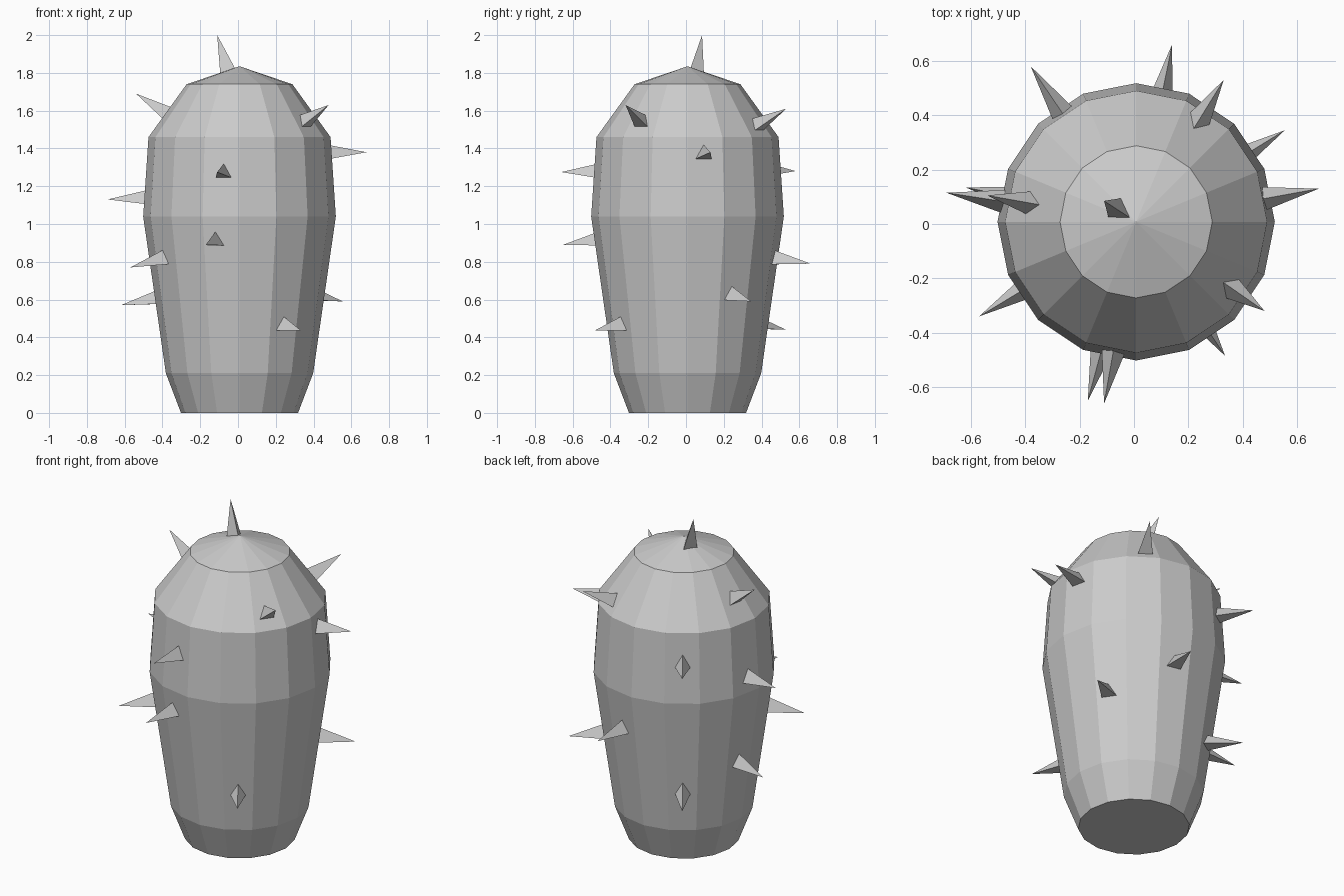
import bpy, bmesh, math
from mathutils import Vector, Matrix

if "Cube" in bpy.data.objects:
    bpy.data.objects.remove(bpy.data.objects["Cube"], do_unlink=True)

grey = bpy.data.materials.new("plain_grey")
grey.use_nodes = True
COLOUR = (0.6, 0.6, 0.6, 1)
grey.diffuse_color = COLOUR
grey.node_tree.nodes["Principled BSDF"].inputs["Base Color"].default_value = COLOUR

CENTRE = Vector((0.008, 0.008, 0))
SIDES = 16
# Body profile from the foot to the crown: radius, height
PROFILE = [(0.31, 0), (0.39, 0.21), (0.51, 1.04), (0.482, 1.46), (0.28, 1.74), (0, 1.835)]


def add_object(name, bm):
    bmesh.ops.recalc_face_normals(bm, faces=bm.faces)
    mesh = bpy.data.meshes.new(name)
    bm.to_mesh(mesh)
    bm.free()
    mesh.materials.append(grey)
    obj = bpy.data.objects.new(name, mesh)
    bpy.context.collection.objects.link(obj)
    return obj


def body_radius(z):
    for (r0, z0), (r1, z1) in zip(PROFILE, PROFILE[1:]):
        if z <= z1:
            return r0 + (r1 - r0) * (z - z0) / (z1 - z0)
    return 0


# Faceted barrel body: spin the profile and close the foot
bm = bmesh.new()
points = [bm.verts.new((r, 0, z)) for r, z in PROFILE]
edges = [bm.edges.new(pair) for pair in zip(points, points[1:])]
bmesh.ops.spin(bm, geom=points + edges, cent=(0, 0, 0), axis=(0, 0, 1),
               angle=math.tau, steps=SIDES)
bmesh.ops.remove_doubles(bm, verts=bm.verts, dist=0.001)
bmesh.ops.holes_fill(bm, edges=[e for e in bm.edges if e.is_boundary], sides=SIDES)
bmesh.ops.translate(bm, verts=bm.verts, vec=CENTRE)
add_object("body", bm)


# Three-sided spike with one corner up, rooted just under the body surface
def add_spike(name, tip, root_z):
    tip = Vector(tip)
    outward = Vector((tip.x - CENTRE.x, tip.y - CENTRE.y, 0)).normalized()
    root = CENTRE + outward * body_radius(root_z) + Vector((0, 0, root_z))
    direction = (tip - root).normalized()
    root -= direction * 0.025
    length = (tip - root).length
    place = Matrix.Translation((root + tip) / 2) @ direction.to_track_quat('Z', 'Y').to_matrix().to_4x4()
    bm = bmesh.new()
    bmesh.ops.create_cone(bm, cap_ends=True, segments=3, radius1=0.053,
                          radius2=0, depth=length, matrix=place)
    bmesh.ops.remove_doubles(bm, verts=bm.verts, dist=0.001)
    add_object(name, bm)


# Spikes: tip position, root height
SPIKES = [
    ((-0.11, 0.085, 2.0), 1.81),
    ((-0.54, 0.105, 1.69), 1.58),
    ((0.48, -0.32, 1.63), 1.54),
    ((0.33, 0.53, 1.61), 1.52),
    ((0.68, 0.13, 1.38), 1.37),
    ((-0.38, 0.58, 1.28), 1.28),
    ((-0.11, -0.66, 1.275), 1.27),
    ((-0.69, 0.115, 1.13), 1.13),
    ((-0.17, -0.65, 0.89), 0.91),
    ((0.14, 0.66, 0.79), 0.81),
    ((-0.57, -0.34, 0.77), 0.81),
    ((0.555, 0.345, 0.59), 0.62),
    ((-0.62, 0.135, 0.57), 0.6),
    ((-0.345, 0.53, 0.44), 0.47),
    ((0.335, -0.485, 0.435), 0.46),
]
for number, (tip, root_z) in enumerate(SPIKES, 1):
    add_spike(f"spike_{number}", tip, root_z)
